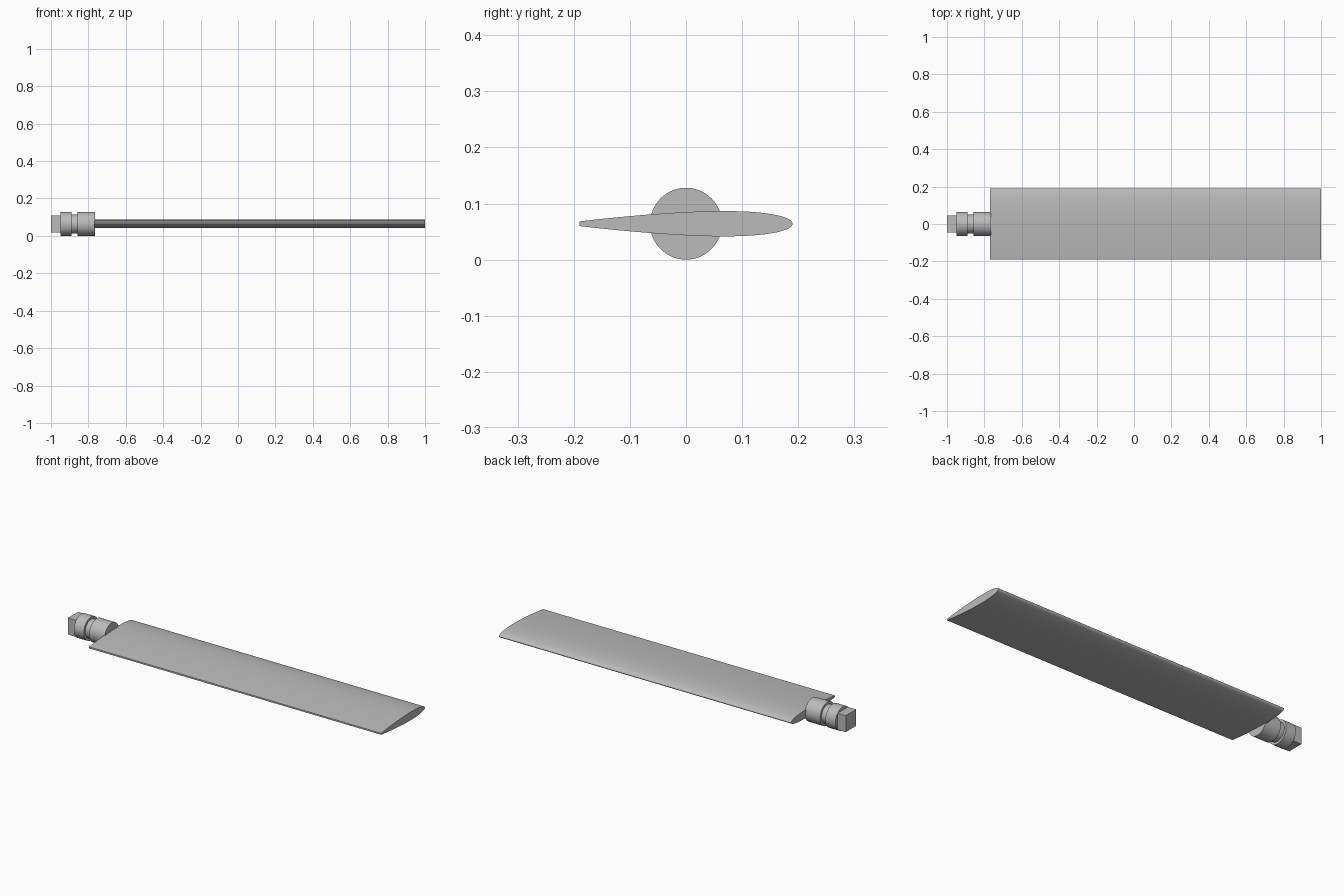
import bpy, bmesh, math
from mathutils import Matrix

if "Cube" in bpy.data.objects:
    bpy.data.objects.remove(bpy.data.objects["Cube"], do_unlink=True)

AXIS_Z = 0.064  # height of the shaft axis

metal = bpy.data.materials.new("light grey")
metal.use_nodes = True
GREY = (0.5, 0.5, 0.5, 1)
metal.diffuse_color = GREY
metal.node_tree.nodes["Principled BSDF"].inputs["Base Color"].default_value = GREY


def finish(name, bm):
    """Turn a bmesh into a named, smooth-shaded object."""
    bmesh.ops.recalc_face_normals(bm, faces=bm.faces)
    mesh = bpy.data.meshes.new(name)
    bm.to_mesh(mesh)
    bm.free()
    mesh.materials.append(metal)
    obj = bpy.data.objects.new(name, mesh)
    bpy.context.collection.objects.link(obj)
    bpy.ops.object.select_all(action='DESELECT')
    obj.select_set(True)
    bpy.context.view_layer.objects.active = obj
    bpy.ops.object.shade_smooth_by_angle(angle=math.radians(30))
    return obj


def half_thickness(d, chord=0.41, t=0.11):
    """Symmetric aerofoil half thickness at distance d behind the nose."""
    s = d / chord
    return 5 * t * chord * (0.2969 * math.sqrt(s) - 0.126 * s - 0.3516 * s**2
                            + 0.2843 * s**3 - 0.1015 * s**4)


# Blade: aerofoil section, rounded nose at the back, blunt trailing edge in front
NOSE_Y, LENGTH, STEPS = 0.19, 0.38, 40
dists = [LENGTH * (i / STEPS)**2 for i in range(STEPS + 1)]
upper = [(NOSE_Y - d, half_thickness(d)) for d in dists]
section = upper + [(y, -h) for y, h in reversed(upper[1:])]
bm = bmesh.new()
root = bm.faces.new([bm.verts.new((-0.77, y, AXIS_Z + h)) for y, h in section])
tip = bmesh.ops.extrude_face_region(bm, geom=[root], use_keep_orig=True)
tip_verts = [g for g in tip["geom"] if isinstance(g, bmesh.types.BMVert)]
bmesh.ops.translate(bm, verts=tip_verts, vec=(1.77, 0, 0))
finish("blade", bm)

# Shaft: turned collar, groove and hub
SIDES = 64
profile = [(-0.95, 0.064), (-0.89, 0.064), (-0.89, 0.051),
           (-0.857, 0.051), (-0.857, 0.064), (-0.765, 0.064)]
bm = bmesh.new()
rings = [[bm.verts.new((x, r * math.cos(a), AXIS_Z + r * math.sin(a)))
          for a in (math.tau * k / SIDES for k in range(SIDES))]
         for x, r in profile]
for a, b in zip(rings, rings[1:]):
    for k in range(SIDES):
        n = (k + 1) % SIDES
        bm.faces.new((a[k], a[n], b[n], b[k]))
bm.faces.new(rings[0])
bm.faces.new(rings[-1])
finish("grooved_shaft", bm)

# Square drive end
bm = bmesh.new()
bmesh.ops.create_cube(bm, size=1, matrix=Matrix.Translation((-0.973, 0, AXIS_Z))
                      @ Matrix.Diagonal((0.054, 0.09, 0.09, 1)))
finish("square_drive", bm)
